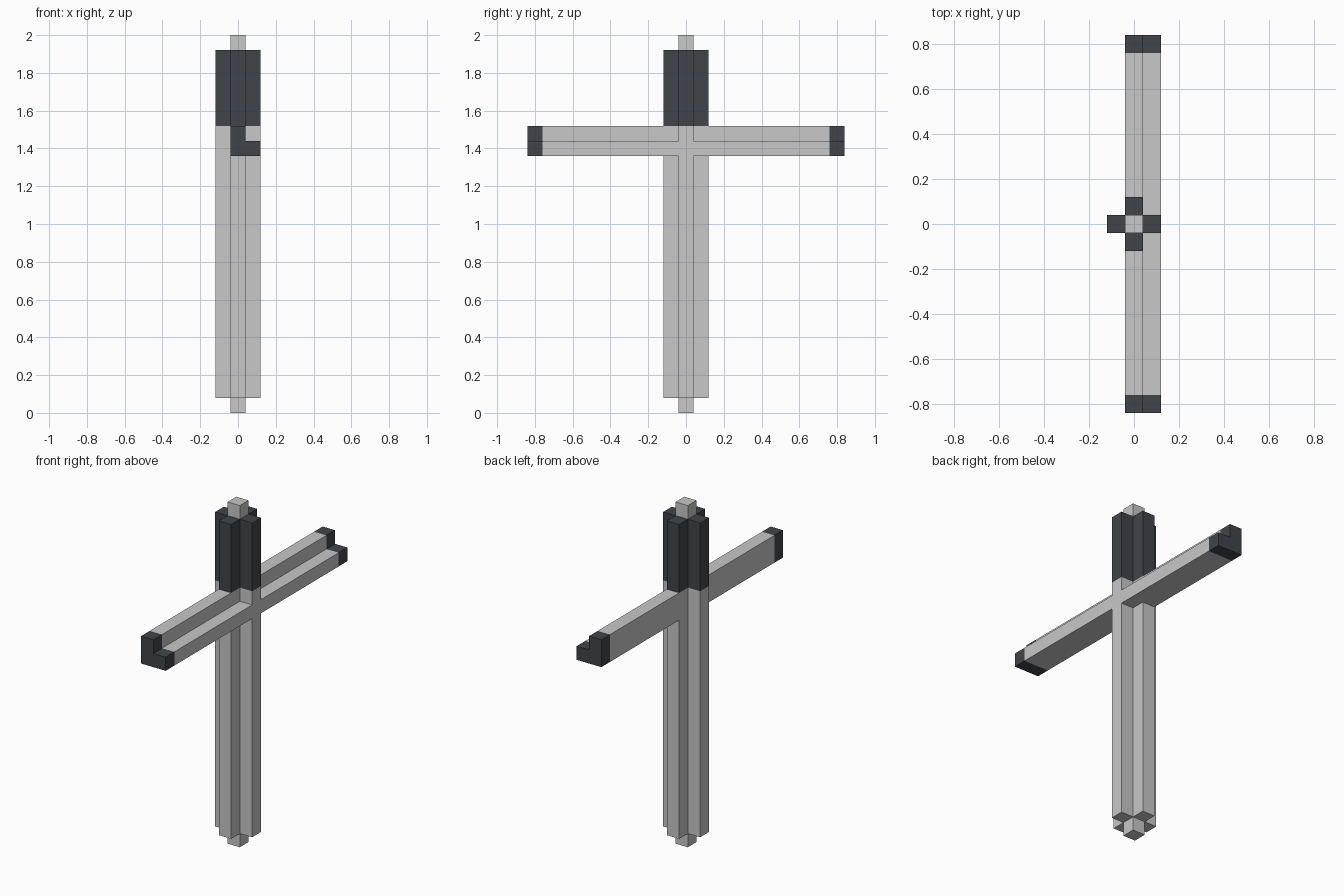
import bpy, bmesh
from mathutils import Vector

if "Cube" in bpy.data.objects:
    bpy.data.objects.remove(bpy.data.objects["Cube"])

U = 0.08          # one block
H = U / 2


def material(name, rgb):
    m = bpy.data.materials.new(name)
    m.diffuse_color = (*rgb, 1.0)
    m.use_nodes = True
    m.node_tree.nodes["Principled BSDF"].inputs["Base Color"].default_value = m.diffuse_color
    return m


LIGHT = material("light grey", (0.578, 0.578, 0.578))
DARK = material("dark slate", (0.051, 0.060, 0.069))


def prism(name, profile, axis, lo, hi, mat, caps=(True, True)):
    """Extrude a profile along 'z' (x, y points) or 'y' (x, z points)."""
    bm = bmesh.new()

    def ring(t):
        return [bm.verts.new(Vector((a, b, t) if axis == "z" else (a, t, b)))
                for a, b in profile]

    r0, r1 = ring(lo), ring(hi)
    n = len(profile)
    for i in range(n):
        j = (i + 1) % n
        bm.faces.new((r0[i], r0[j], r1[j], r1[i]))
    c0, c1 = bm.faces.new(r0[::-1]), bm.faces.new(r1)
    bmesh.ops.recalc_face_normals(bm, faces=bm.faces[:])
    # leave out caps that are buried in a neighbouring part
    bmesh.ops.delete(bm, geom=[c for c, keep in zip((c0, c1), caps) if not keep],
                     context="FACES_ONLY")
    me = bpy.data.meshes.new(name)
    bm.to_mesh(me)
    bm.free()
    me.materials.append(mat)
    ob = bpy.data.objects.new(name, me)
    bpy.context.collection.objects.link(ob)
    return ob


W = H + U
square = [(-H, -H), (H, -H), (H, H), (-H, H)]
plus = [(-H, -W), (H, -W), (H, -H), (W, -H), (W, H), (H, H),
        (H, W), (-H, W), (-H, H), (-W, H), (-W, -H), (-H, -H)]
# guard section: tall back rail with a low step on the +x side
z0, z1, z2 = 1.36, 1.44, 1.52
ell = [(-H, z0), (W, z0), (W, z1), (H, z1), (H, z2), (-H, z2)]
step = [(H, z0), (W, z0), (W, z1), (H, z1)]

# upright: tip, blade, handle, pommel
prism("blade_tip", square, "z", 0.0, U, LIGHT, (True, False))
prism("blade", plus, "z", U, z2, LIGHT, (True, False))
prism("handle", plus, "z", z2, 1.92, DARK, (False, True))
prism("pommel", square, "z", 1.92, 2.0, LIGHT, (False, True))

# cross guard with dark ends, one half per side
for side, s in (("left", -1), ("right", 1)):
    prism(side + "_guard_step", step, "y", s * H, s * W, LIGHT, (False, False))
    prism(side + "_guard", ell, "y", s * W, s * 0.76, LIGHT, (False, False))
    prism(side + "_guard_end", ell, "y", s * 0.76, s * 0.84, DARK, (False, True))
